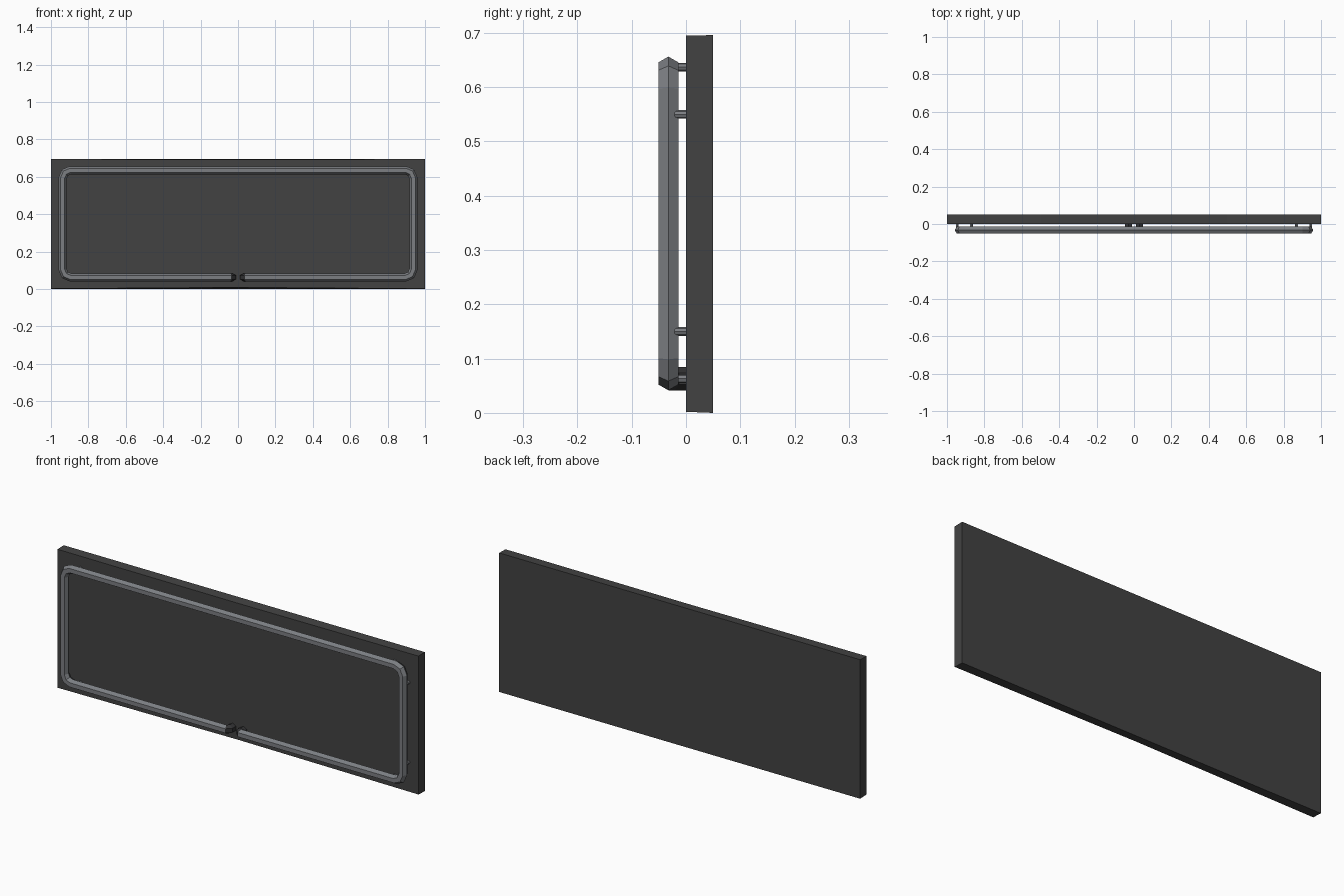
import bpy, bmesh, math
from mathutils import Vector

if "Cube" in bpy.data.objects:
    bpy.data.objects.remove(bpy.data.objects["Cube"])


def material(name, rgb):
    m = bpy.data.materials.new(name)
    m.diffuse_color = (*rgb, 1)
    m.use_nodes = True
    m.node_tree.nodes["Principled BSDF"].inputs["Base Color"].default_value = m.diffuse_color
    return m


panel_mat = material("charcoal_panel", (0.055, 0.055, 0.055))
tube_mat = material("grey_glass", (0.20, 0.21, 0.225))
cap_mat = material("dark_end_paint", (0.035, 0.035, 0.037))


def finish(bm, name, mats):
    bmesh.ops.recalc_face_normals(bm, faces=bm.faces)
    mesh = bpy.data.meshes.new(name)
    bm.to_mesh(mesh)
    bm.free()
    for m in mats:
        mesh.materials.append(m)
    obj = bpy.data.objects.new(name, mesh)
    bpy.context.collection.objects.link(obj)
    return obj


def mirror_x(obj):
    mod = obj.modifiers.new("mirror", 'MIRROR')
    mod.use_axis[0] = True


# Backing panel, its front edges very slightly bowed inwards at the middle
H = 0.696
bm = bmesh.new()
rings = []
for x in (-1, -0.5, 0, 0.5, 1):
    bow = 1 - abs(x)
    corners = [(0, 0.002 + 0.007 * bow), (0.05, 0), (0.05, H), (0, H - 0.001 - 0.003 * bow)]
    rings.append([bm.verts.new((x, y, z)) for y, z in corners])
for a, b in zip(rings, rings[1:]):
    for i in range(4):
        bm.faces.new((a[i], a[i - 1], b[i - 1], b[i]))
bm.faces.new(rings[0])
bm.faces.new(rings[-1])
finish(bm, "backing_panel", [panel_mat])

# Six-sided neon tube: half the loop, ending in a bend back into the panel
C, R = -0.0325, 0.0214
TOP, BOTTOM, SIDE = 0.635, 0.063, 0.937
path = [Vector(p) for p in (
    (0, C, TOP), (SIDE - 0.04, C, TOP), (SIDE - 0.012, C, TOP - 0.012), (SIDE, C, TOP - 0.04),
    (SIDE, C, BOTTOM + 0.04), (SIDE - 0.012, C, BOTTOM + 0.012), (SIDE - 0.04, C, BOTTOM),
    (0.042, C, BOTTOM), (0.030, C + 0.012, BOTTOM), (0.030, 0.001, BOTTOM))]
bm = bmesh.new()
ring = [path[0] + Vector((0, R * math.sin(k * math.pi / 3), R * math.cos(k * math.pi / 3)))
        for k in range(6)]
prev = [bm.verts.new(p) for p in ring]
for i in range(1, len(path)):
    d = (path[i] - path[i - 1]).normalized()
    nxt = (path[i + 1] - path[i]).normalized() if i + 1 < len(path) else d
    n = (d + nxt).normalized()
    ring = [p + d * ((path[i] - p).dot(n) / d.dot(n)) for p in ring]  # slide onto mitre plane
    cur = [bm.verts.new(p) for p in ring]
    for k in range(6):
        f = bm.faces.new((prev[k], prev[k - 1], cur[k - 1], cur[k]))
        f.material_index = 1 if i >= len(path) - 2 else 0
    prev = cur
bm.faces.new(prev).material_index = 1
mirror_x(finish(bm, "neon_tube", [tube_mat, cap_mat]))

# Small standoffs holding the tube off the panel
bm = bmesh.new()
for x, z in ((SIDE + 0.008, 0.55), (SIDE + 0.008, 0.15), (0.87, TOP + 0.002), (0.87, BOTTOM)):
    made = bmesh.ops.create_cone(bm, cap_ends=True, segments=8, radius1=0.008,
                                 radius2=0.008, depth=0.022)["verts"]
    for v in made:
        a, b, c = v.co
        v.co = (x + a, c - 0.010, z + b)
mirror_x(finish(bm, "tube_standoffs", [tube_mat]))
